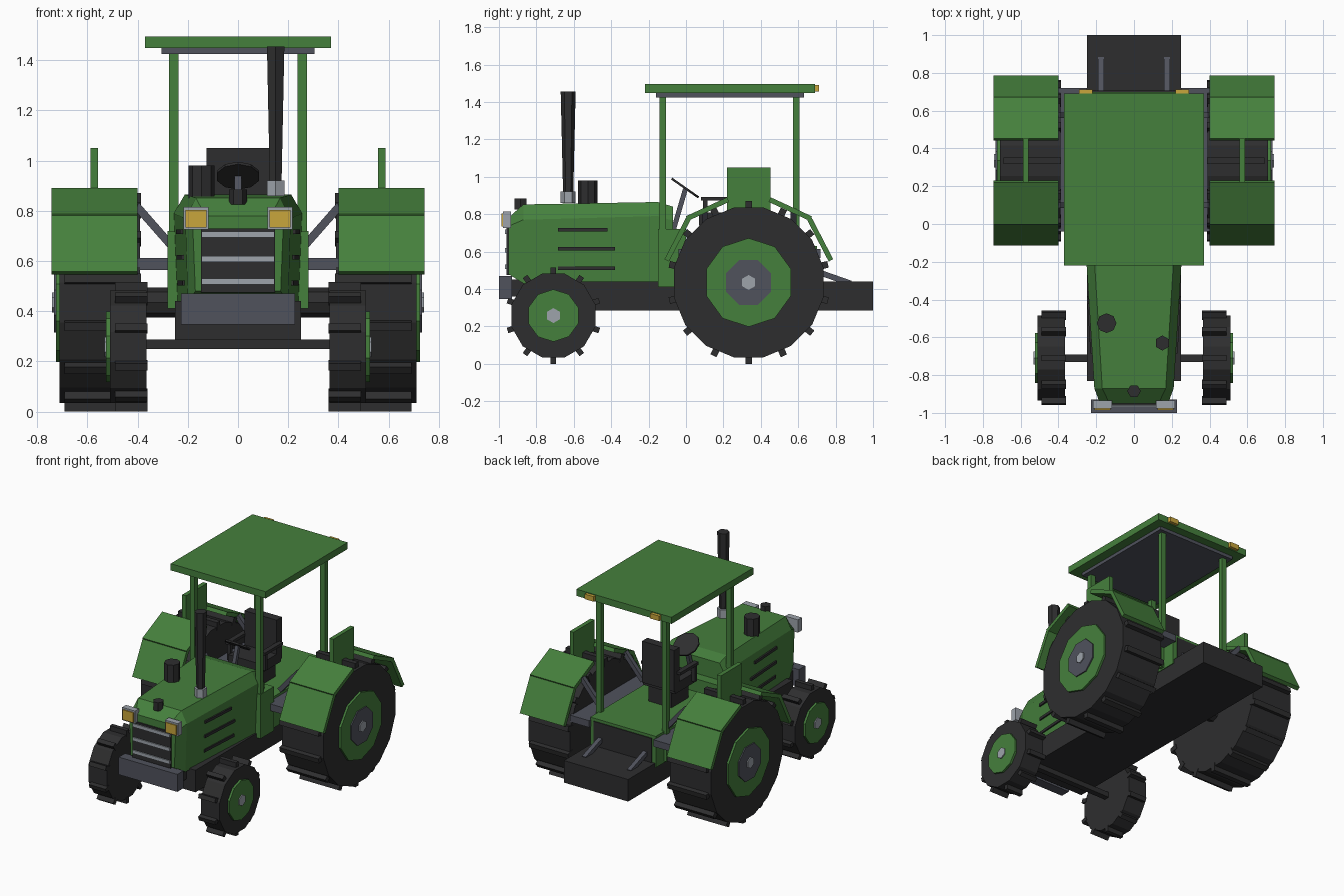
import bpy, bmesh, math
from mathutils import Vector, Matrix

if "Cube" in bpy.data.objects:
    bpy.data.objects.remove(bpy.data.objects["Cube"])


def mat(name, r, g, b):
    m = bpy.data.materials.new(name)
    m.diffuse_color = (r, g, b, 1)
    m.use_nodes = True
    m.node_tree.nodes["Principled BSDF"].inputs["Base Color"].default_value = m.diffuse_color
    return m


GREEN = mat("green paint", .060, .215, .046)
BLACK = mat("black rubber", .027, .027, .028)
SLATE = mat("slate metal", .080, .085, .108)
STEEL = mat("light steel", .34, .37, .41)
AMBER = mat("amber lens", .58, .38, .045)


def finish(name, bm, m):
    bmesh.ops.recalc_face_normals(bm, faces=bm.faces)
    me = bpy.data.meshes.new(name)
    bm.to_mesh(me)
    bm.free()
    me.materials.append(m)
    ob = bpy.data.objects.new(name, me)
    bpy.context.collection.objects.link(ob)
    return ob


def box(name, m, x, y, z):
    """Box from (min, max) ranges."""
    bm = bmesh.new()
    c = [(a + b) / 2 for a, b in (x, y, z)]
    s = [abs(b - a) for a, b in (x, y, z)]
    bmesh.ops.create_cube(bm, size=1, matrix=Matrix.Translation(c) @ Matrix.Diagonal((*s, 1)))
    return finish(name, bm, m)


def bar(name, m, p, q, side, w, t):
    """Bar from p to q, width w along side, thickness t."""
    p, q, side = Vector(p), Vector(q), Vector(side)
    d = (q - p).normalized()
    n = d.cross(side).normalized()
    side = n.cross(d)
    rot = Matrix((side, n, d)).transposed().to_4x4()
    bm = bmesh.new()
    bmesh.ops.create_cube(bm, size=1, matrix=Matrix.Translation((p + q) / 2) @ rot
                          @ Matrix.Diagonal((w, t, (q - p).length, 1)))
    return finish(name, bm, m)


def prism(name, m, c, r1, r2, length, n, axis='Z', turn=0.0):
    """n-sided cylinder or cone centred on c."""
    rot = Matrix.Rotation(math.pi / 2, 4, 'Y') if axis == 'X' else Matrix()
    bm = bmesh.new()
    bmesh.ops.create_cone(bm, cap_ends=True, segments=n, radius1=r1, radius2=r2, depth=length,
                          matrix=Matrix.Translation(c) @ rot @ Matrix.Rotation(turn, 4, 'Z'))
    return finish(name, bm, m)


def wheel(name, s, y, z, x0, x1, r, sides, lugs, lug_r, lug_w, lug_t, rim_r, hub_r):
    cx = s * (x0 + x1) / 2
    prism(name + "_tire", BLACK, (cx, y, z), r, r, x1 - x0, sides, 'X', math.pi / sides)
    # tread lugs in one mesh
    bm = bmesh.new()
    h = lug_r - r * .93
    for i in range(lugs):
        bmesh.ops.create_cube(bm, size=1, matrix=Matrix.Translation((cx, y, z))
                              @ Matrix.Rotation(2 * math.pi * i / lugs, 4, 'X')
                              @ Matrix.Translation((-s * .012, 0, -(lug_r - h / 2)))
                              @ Matrix.Diagonal((lug_w, lug_t, h, 1)))
    finish(name + "_lugs", bm, BLACK)
    prism(name + "_rim", GREEN, (s * (x1 - .02), y, z), rim_r, rim_r, .07, 10, 'X', math.pi / 2)
    out = x1 + .015
    if hub_r:
        prism(name + "_hub", SLATE, (s * (out - .01), y, z), hub_r, hub_r, .036, 8, 'X', math.pi / 8)
        out += .008
    prism(name + "_cap", STEEL, (s * (out - .01), y, z), .04, .04, .034, 6, 'X', math.pi / 2)


# chassis and front weight
box("chassis", BLACK, (-.25, .25), (-.83, 1), (.285, .44))
box("front_weight", SLATE, (-.228, .228), (-1, -.93), (.347, .47))
box("nose_bracket", BLACK, (-.18, .18), (-.95, -.8), (.36, .45))

# hood: y, bottom width/z, shoulder width/z, top width/z
bm = bmesh.new()
rings = []
for y, wb, zb, ws, zs, wt, zt in ((-.07, .24, .43, .255, .765, .212, .84),
                                  (-.15, .24, .43, .255, .79, .212, .865),
                                  (-.87, .20, .43, .210, .77, .168, .852),
                                  (-.95, .17, .48, .180, .735, .13, .78)):
    pts = [(-wb, zb), (-ws, zs), (-wt, zt), (wt, zt), (ws, zs), (wb, zb)]
    rings.append([bm.verts.new((x, y, z)) for x, z in pts])
for a, b in zip(rings, rings[1:]):
    for i in range(6):
        j = (i + 1) % 6
        bm.faces.new((a[i], a[j], b[j], b[i]))
bm.faces.new(rings[0])
bm.faces.new(rings[-1])
finish("hood", bm, GREEN)

# grille with bars
box("grille", BLACK, (-.147, .147), (-.96, -.93), (.475, .73))
for z in (.705, .608, .518):
    box("grille_bar", STEEL, (-.145, .145), (-.968, -.95), (z - .012, z + .012))

# things on the hood
prism("exhaust_collar", STEEL, (.15, -.63, .89), .04, .04, .06, 6)
prism("exhaust_pipe", BLACK, (.15, -.63, 1.18), .027, .04, .55, 6)
prism("air_cleaner", BLACK, (-.145, -.525, .915), .052, .052, .13, 8)
prism("filler_cap", BLACK, (0, -.885, .855), .036, .036, .06, 6, turn=math.pi / 6)

# cab body
box("cowl", GREEN, (-.28, .28), (-.15, 0), (.41, .72))
box("cab_floor", GREEN, (-.255, .255), (-.01, .70), (.41, .63))
box("rear_panel", BLACK, (-.225, .225), (.69, .706), (.44, .61))

# seat
box("seat_pedestal", BLACK, (-.09, .09), (.1, .29), (.62, .75))
box("seat_cushion", BLACK, (-.125, .125), (.07, .30), (.74, .81))
box("seat_back", BLACK, (-.125, .125), (.25, .31), (.76, 1.05))

# steering
bar("steering_column", SLATE, (0, -.075, .69), (0, -.003, .935), (1, 0, 0), .026, .026)
wheel_ob = prism("steering_wheel", BLACK, (0, 0, 0), .088, .088, .012, 10)
wheel_ob.location = (0, -.005, .94)
wheel_ob.rotation_euler = (-math.radians(35), 0, 0)

# roof
box("roof", GREEN, (-.37, .37), (-.22, .69), (1.448, 1.495))
box("roof_liner", SLATE, (-.305, .305), (-.16, .63), (1.425, 1.45))
box("front_axle", BLACK, (-.39, .39), (-.73, -.69), (.25, .287))
prism("rear_axle", BLACK, (0, .335, .435), .06, .06, .84, 8, 'X')

# mirrored parts
X = (1, 0, 0)
for s, side in ((1, "right"), (-1, "left")):
    wheel(side + "_rear_wheel", s, .335, .435, .39, .71, .408, 16, 14, .435, .305, .036, .237, .13)
    wheel(side + "_front_wheel", s, -.709, .258, .365, .51, .232, 12, 10, .258, .13, .03, .14, 0)

    # headlights
    box(side + "_headlight_frame", STEEL, sorted((s * .117, s * .217)), (-.978, -.935), (.725, .815))
    box(side + "_headlight_lens", AMBER, sorted((s * .125, s * .209)), (-.986, -.977), (.733, .803))

    # hood side vents
    for z, y1, off in ((.717, -.42, .0), (.615, -.38, -.004), (.512, -.38, -.009)):
        xa = .2195 + off
        xb = xa + .062 * (y1 + .685)
        bar(side + "_hood_vent", BLACK, (s * xa, -.685, z), (s * xb, y1, z), (0, 0, 1), .019, .022)

    # cab posts and rear lamps
    box(side + "_front_post", GREEN, sorted((s * .237, s * .275)), (-.143, -.107), (.70, 1.43))
    box(side + "_rear_post", GREEN, sorted((s * .237, s * .275)), (.573, .607), (.42, 1.43))
    box(side + "_rear_lamp", AMBER, sorted((s * .22, s * .29)), (.685, .712), (1.455, 1.49))

    # fender: sloped plates and upright centre plate
    fx = s * .572
    for p, q in (((-.103, .553), (.012, .775)), ((.004, .776), (.225, .878)),
                 ((.447, .878), (.668, .776)), ((.66, .775), (.775, .553))):
        bar(side + "_fender_plate", GREEN, (fx, *p), (fx, *q), X, .342, .027)
    box(side + "_fender_upright", GREEN, sorted((s * .558, s * .588)), (.22, .452), (.82, 1.05))

    # fender supports
    box(side + "_fender_mount", SLATE, sorted((s * .25, s * .40)), (-.04, .72), (.565, .613))
    for y in (.1, .575):
        bar(side + "_fender_strut", SLATE, (s * .26, y, .655), (s * .405, y, .82), (0, 1, 0), .03, .032)

    # armrest and hitch brace
    box(side + "_armrest", BLACK, sorted((s * .12, s * .155)), (.08, .28), (.872, .892))
    box(side + "_armrest_post", BLACK, sorted((s * .122, s * .15)), (.09, .115), (.76, .88))
    bar(side + "_hitch_brace", SLATE, (s * .175, .68, .50), (s * .175, .88, .43), X, .03, .03)
